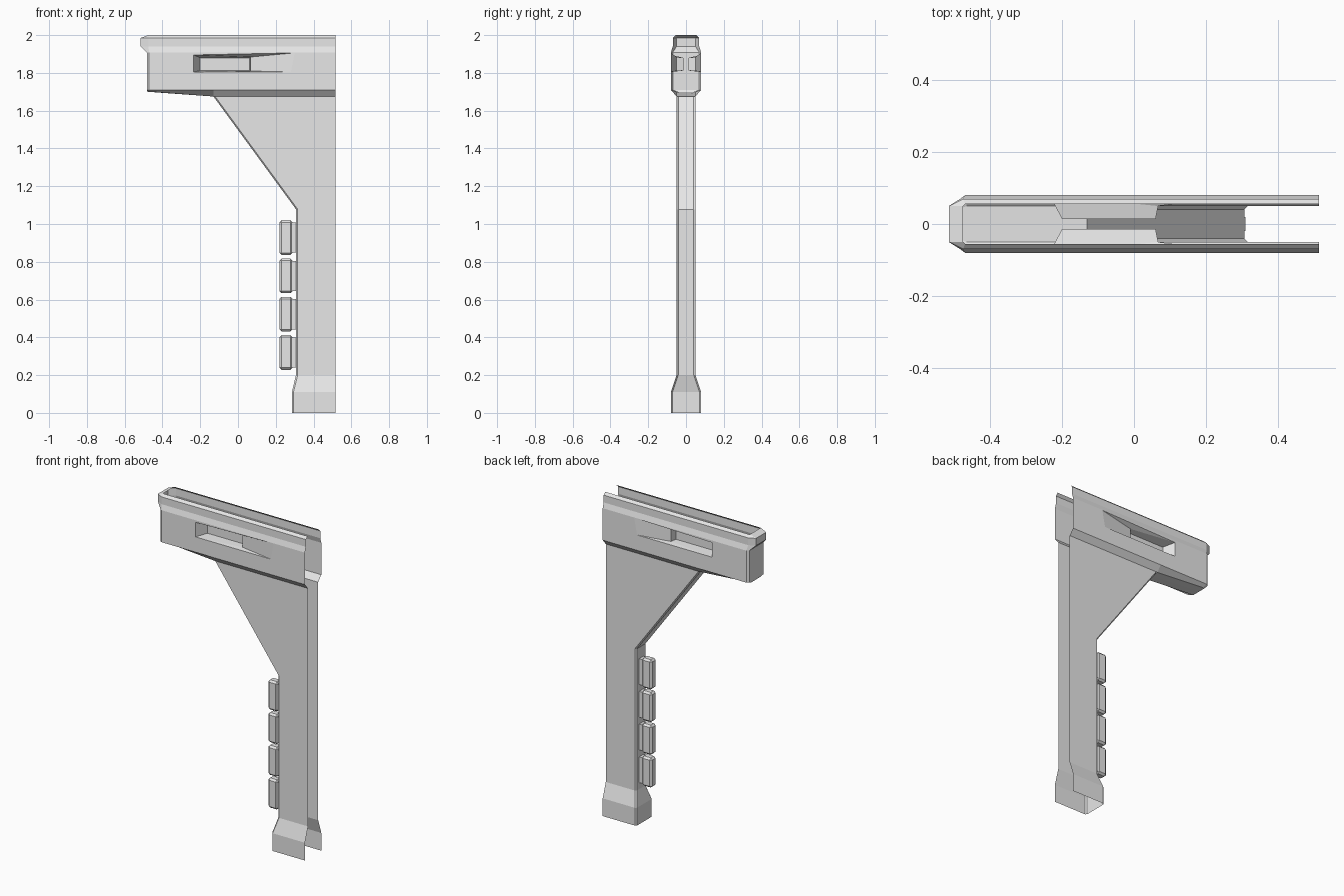
import bpy, bmesh

old = bpy.data.objects.get("Cube")
if old:
    bpy.data.objects.remove(old, do_unlink=True)

grey = bpy.data.materials.new("plain_grey")
grey.use_nodes = True
grey.diffuse_color = (0.8, 0.8, 0.8, 1)
grey.node_tree.nodes["Principled BSDF"].inputs["Base Color"].default_value = (0.8, 0.8, 0.8, 1)

END = 0.515  # open end of the bracket


def finish(name, bm):
    mesh = bpy.data.meshes.new(name)
    bm.to_mesh(mesh)
    bm.free()
    mesh.materials.append(grey)
    obj = bpy.data.objects.new(name, mesh)
    bpy.context.collection.objects.link(obj)
    return obj


def half_shell(name, faces):
    """Open sheet on the -y side, mirrored across y = 0."""
    bm = bmesh.new()
    for f in faces:
        bm.faces.new([bm.verts.new(p) for p in f])
    bmesh.ops.remove_doubles(bm, verts=bm.verts, dist=0.0005)
    bmesh.ops.recalc_face_normals(bm, faces=bm.faces)
    bm.normal_update()
    if sum(f.normal.y * f.calc_area() for f in bm.faces) > 0:
        bmesh.ops.reverse_faces(bm, faces=bm.faces)
    obj = finish(name, bm)
    mod = obj.modifiers.new("mirror", "MIRROR")
    mod.use_axis = (False, True, False)
    mod.merge_threshold = 0.001
    return obj


def loft(rings, skip=()):
    faces = []
    for i, (r, s) in enumerate(zip(rings, rings[1:])):
        for j in range(len(r) - 1):
            if (i, j) not in skip:
                faces.append([r[j], r[j + 1], s[j + 1], s[j]])
    return faces


# Beam: stacked outlines (height, half width, corner x, nose x, nose half width)
MID = -0.13
levels = [(2.0, 0.055, -0.47, -0.475, 0.05),
          (1.985, 0.07, -0.475, -0.515, 0.05),
          (1.94, 0.07, -0.475, -0.515, 0.05),
          (1.908, 0.08, -0.47, -0.483, 0.07),
          (1.71, 0.08, -0.47, -0.483, 0.07)]
rings = [[(END, -w, z), (MID, -w, z), (xc, -w, z), (xn, -v, z), (xn, 0, z)]
         for z, w, xc, xn, v in levels]
rings.append([(END, -0.05, 1.675), (MID, -0.05, 1.675), (-0.465, -0.05, 1.70),
              (-0.478, -0.045, 1.70), (-0.478, 0, 1.70)])
faces = loft(rings, skip={(3, 0), (3, 1)})

# Beam floor, ending where the brace begins
b = rings[-1]
faces.append([b[1], b[2], b[3], b[4], (MID, 0, 1.675)])

# Side panel framing a recessed pocket
tr, tm, tl = rings[3][:3]
br, bm_, bl = rings[4][:3]
A, B, C, D = [(x, -0.08, z) for x, z in
              ((-0.235, 1.895), (0.30, 1.906), (0.28, 1.805), (-0.235, 1.805))]
pa, pb, pc, pd = [(x, -0.014, z) for x, z in
                  ((-0.2, 1.88), (0.06, 1.88), (0.06, 1.812), (-0.2, 1.812))]
e, f = (0.067, -0.05, 1.884), (0.067, -0.05, 1.81)
faces += [[tl, tm, tr, B, A], [tr, br, C, B], [br, bm_, bl, D, C], [bl, tl, A, D],
          [A, D, pd, pa], [A, pa, pb, e], [A, e, B],
          [D, pd, pc, f], [D, f, C],
          [pb, e, f, pc], [e, B, C, f], [pa, pb, pc, pd]]
half_shell("beam", faces)

# Post with diagonal brace and flared foot: (front edge x, height, half width)
CH = 0.009
post = [(MID, 1.675, 0.05), (0.307, 1.078, 0.05), (0.307, 0.2, 0.05),
        (0.285, 0.11, 0.08), (0.285, 0, 0.08)]
half_shell("post", loft([[(END, -w, z), (x + CH, -w, z), (x, CH - w, z), (x, 0, z)]
                         for x, z, w in post]))


def block(name, x0, x1, hw, z0, z1, bevel):
    bm = bmesh.new()
    bmesh.ops.create_cube(bm, size=1)
    for v in bm.verts:
        v.co = (x1 if v.co.x > 0 else x0, hw if v.co.y > 0 else -hw,
                z1 if v.co.z > 0 else z0)
    obj = finish(name, bm)
    if bevel:
        mod = obj.modifiers.new("bevel", "BEVEL")
        mod.width = bevel
        mod.segments = 1
    return obj


# Four grip blocks, each on a short neck
for i in range(4):
    z = 0.32 + i * 0.2027
    block(f"grip_block_{i + 1}", 0.22, 0.288, 0.026, z - 0.092, z + 0.092, 0.011)
    block(f"grip_neck_{i + 1}", 0.28, 0.31, 0.02, z - 0.08, z + 0.08, 0)
